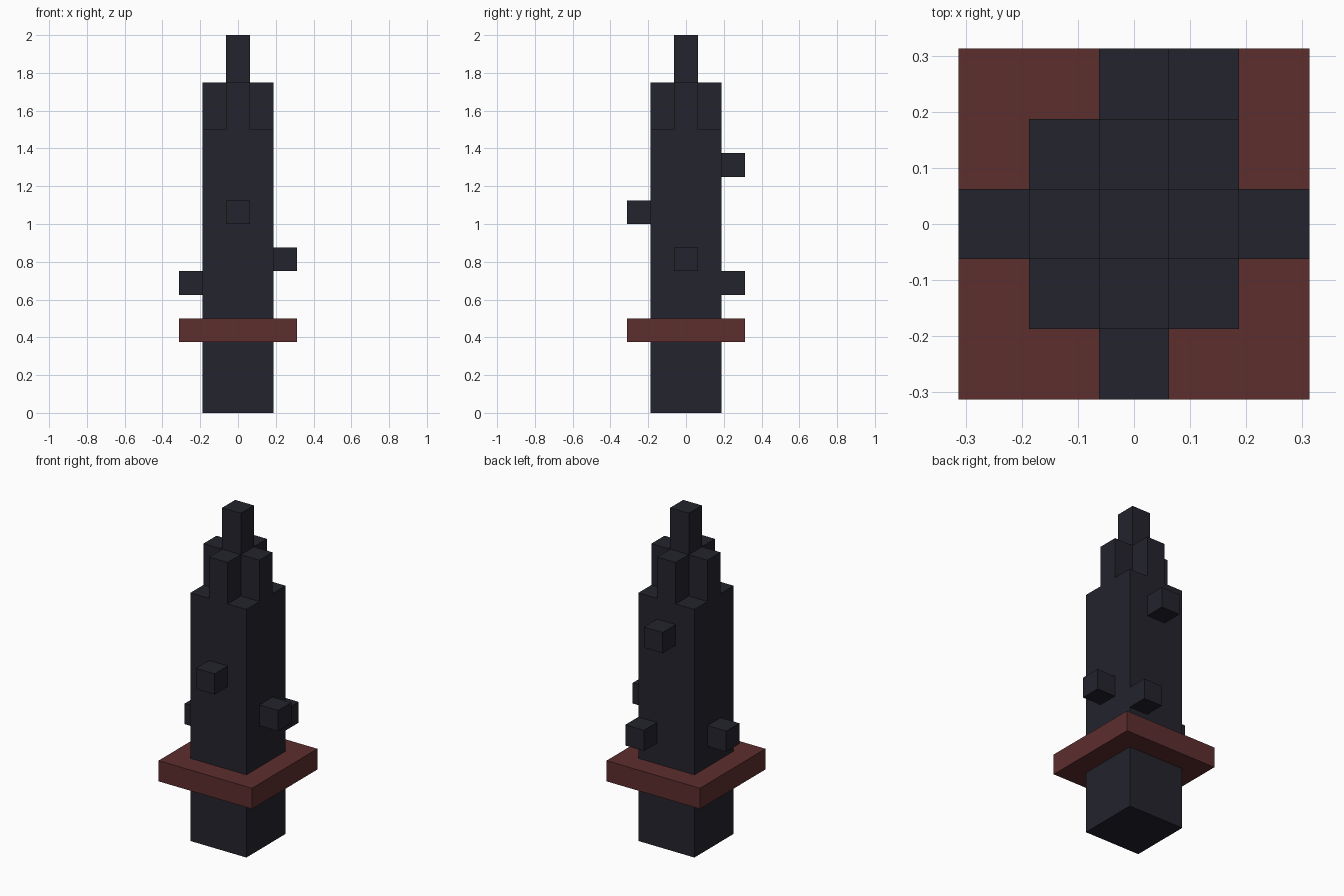
import bpy
import bmesh
from mathutils import Matrix, Vector

if "Cube" in bpy.data.objects:
    bpy.data.objects.remove(bpy.data.objects["Cube"], do_unlink=True)

U = 0.125  # one block


def make_material(name, rgb):
    mat = bpy.data.materials.new(name)
    mat.use_nodes = True
    color = (*rgb, 1.0)
    mat.diffuse_color = color
    mat.node_tree.nodes["Principled BSDF"].inputs["Base Color"].default_value = color
    return mat


dark = make_material("dark slate", (0.017, 0.017, 0.026))
red = make_material("dull red", (0.109, 0.027, 0.027))


def block(name, column, bottom, size, mat):
    """Box in block units: centre column (x, y), bottom height, size (x, y, z)."""
    bm = bmesh.new()
    bmesh.ops.create_cube(bm, size=1)
    centre = Vector((column[0], column[1], bottom + size[2] / 2)) * U
    scale = Matrix.Diagonal((*(Vector(size) * U), 1))
    bm.transform(Matrix.Translation(centre) @ scale)
    mesh = bpy.data.meshes.new(name)
    bm.to_mesh(mesh)
    bm.free()
    mesh.materials.append(mat)
    obj = bpy.data.objects.new(name, mesh)
    bpy.context.collection.objects.link(obj)
    return obj


# Main shaft, collar and central spire
block("shaft", (0, 0), 0, (3, 3, 12), dark)
block("collar", (0, 0), 3, (5, 5, 1), red)
block("spire", (0, 0), 12, (1, 1, 4), dark)

# Four crown posts around the spire
sides = {"left": (1, 0), "right": (-1, 0), "front": (0, -1), "back": (0, 1)}
for side, column in sides.items():
    block(side + "_crown_post", column, 12, (1, 1, 2), dark)

# Single studs sticking out of the shaft
studs = {
    "left_stud": ((2, 0), 6),
    "right_stud": ((-2, 0), 5),
    "front_stud": ((0, -2), 8),
    "upper_back_stud": ((0, 2), 10),
    "lower_back_stud": ((1, 2), 5),
}
for name, (column, bottom) in studs.items():
    block(name, column, bottom, (1, 1, 1), dark)
